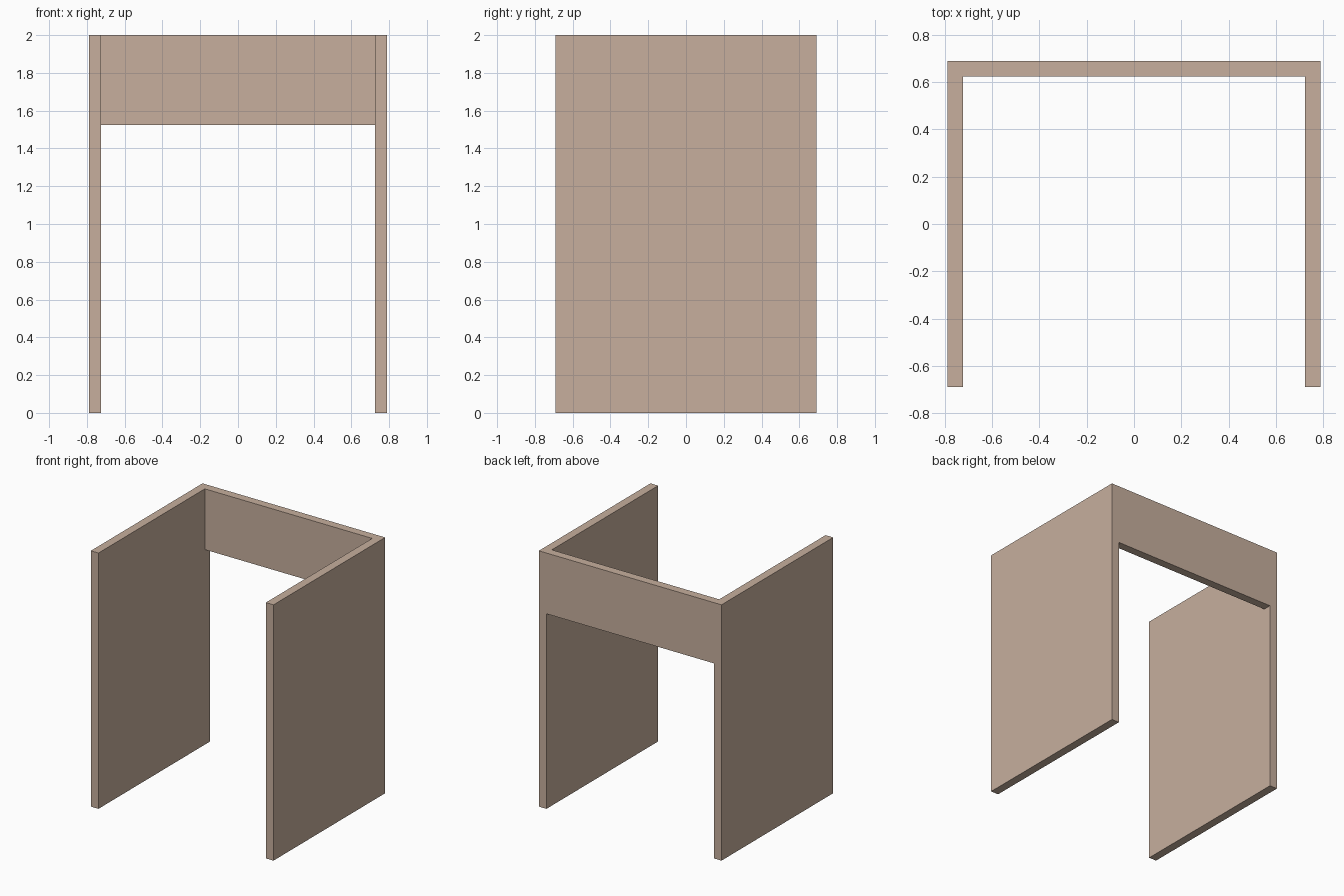
import bpy, bmesh

if "Cube" in bpy.data.objects:
    bpy.data.objects.remove(bpy.data.objects["Cube"])

HALF_X, HALF_Y, HEIGHT = 0.79, 0.69, 2.0
THICK, RAIL_Z = 0.066, 1.525
IN_X, IN_Y = HALF_X - THICK, HALF_Y - THICK

wood = bpy.data.materials.new("tan_wood")
wood.diffuse_color = (0.57, 0.43, 0.34, 1)
wood.use_nodes = True
wood.node_tree.nodes["Principled BSDF"].inputs["Base Color"].default_value = wood.diffuse_color

# U-shaped shell: two side panels joined by the back, extruded upward
half = [(HALF_X, HALF_Y), (HALF_X, -HALF_Y), (IN_X, -HALF_Y), (IN_X, IN_Y)]
outline = half + [(-x, y) for x, y in reversed(half)]
bm = bmesh.new()
base = bm.faces.new([bm.verts.new((x, y, 0)) for x, y in outline])
top = bmesh.ops.extrude_face_region(bm, geom=[base])["geom"]
bmesh.ops.translate(bm, vec=(0, 0, HEIGHT),
                    verts=[v for v in top if isinstance(v, bmesh.types.BMVert)])
bmesh.ops.recalc_face_normals(bm, faces=bm.faces)
mesh = bpy.data.meshes.new("panel_frame")
bm.to_mesh(mesh)
bm.free()
frame = bpy.data.objects.new("panel_frame", mesh)
bpy.context.collection.objects.link(frame)
mesh.materials.append(wood)

# Opening below the back rail
low = -0.5
bpy.ops.mesh.primitive_cube_add(size=1, location=(0, HALF_Y, (RAIL_Z + low) / 2))
cutter = bpy.context.object
cutter.name = "back_opening_cutter"
cutter.scale = (2 * IN_X, 4 * THICK, RAIL_Z - low)
cutter.hide_render = True
cut = frame.modifiers.new("back_opening", 'BOOLEAN')
cut.operation, cut.solver, cut.object = 'DIFFERENCE', 'EXACT', cutter

# Apply the cut and discard the helper
bpy.context.view_layer.objects.active = frame
bpy.ops.object.modifier_apply(modifier=cut.name)
bpy.data.objects.remove(cutter)
